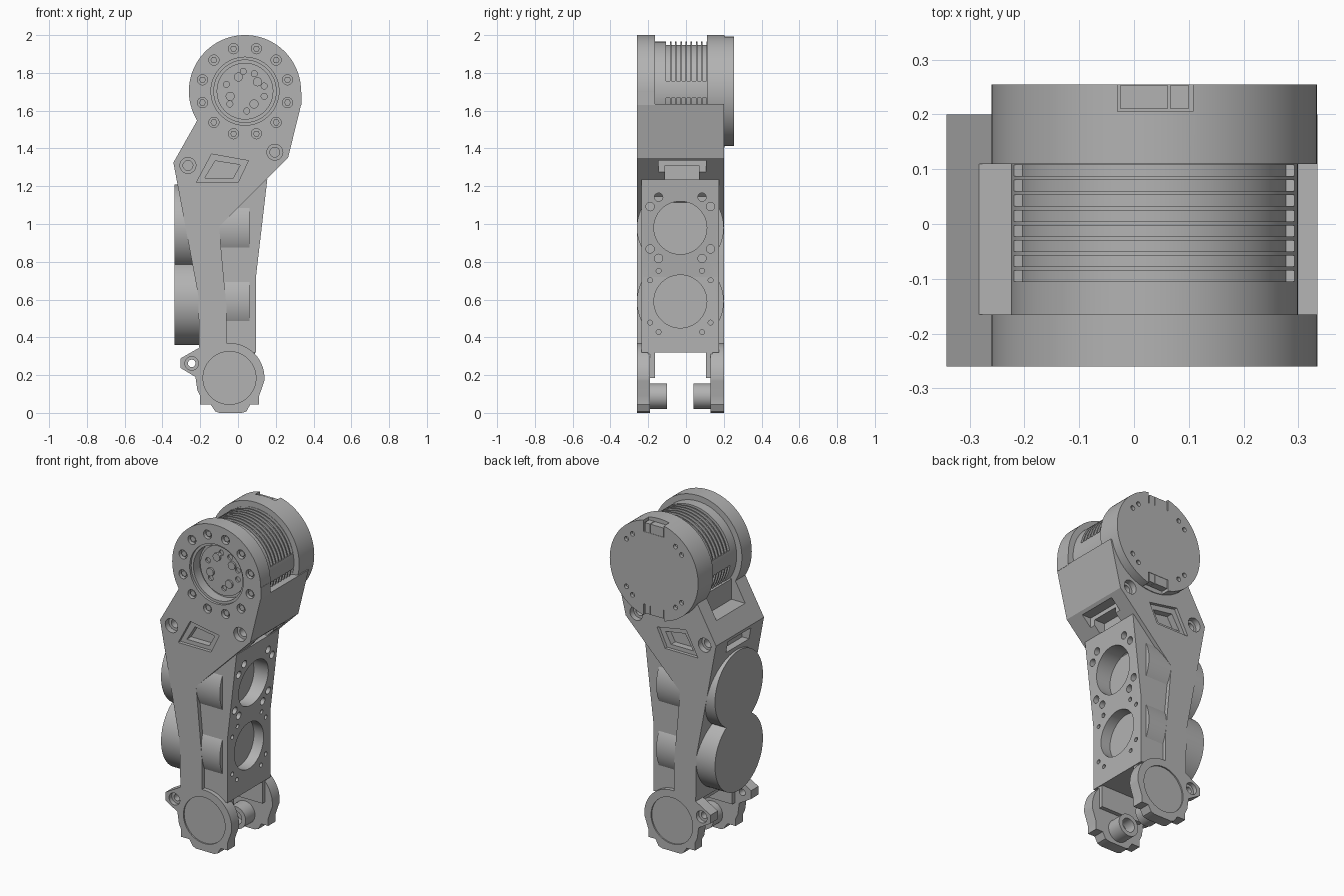
import bpy, bmesh
from math import cos, sin, radians, pi

if "Cube" in bpy.data.objects:
    bpy.data.objects.remove(bpy.data.objects["Cube"])

grey = bpy.data.materials.new("machined_grey")
grey.use_nodes = True
grey.diffuse_color = (0.45, 0.45, 0.45, 1)
grey.node_tree.nodes["Principled BSDF"].inputs["Base Color"].default_value = (0.45, 0.45, 0.45, 1)

HX, HZ = 0.037, 1.703          # head axis
KX, KZ = -0.045, 0.185         # lower knuckle axis
MID = -0.03                    # symmetry plane of the leg in y
MOTORS = (0.59, 0.98)          # motor heights


def ring(u, v, r, n=64, a0=0, a1=360):
    """Points of a circle or arc."""
    closed = a1 - a0 == 360
    steps = n if closed else n - 1
    return [(u + r * cos(radians(a0 + (a1 - a0) * i / steps)),
             v + r * sin(radians(a0 + (a1 - a0) * i / steps))) for i in range(n)]


def box(u0, u1, v0, v1):
    return [(u0, v0), (u1, v0), (u1, v1), (u0, v1)]


def polar(r, angle):
    return HX + r * cos(radians(angle)), HZ + r * sin(radians(angle))


def both(pts, a, b):
    """The same solid on the front and back of the leg."""
    return [(pts, a, b), (pts, 2 * MID - b, 2 * MID - a)]


def build(name, solids, axis="y"):
    """Object made of outlines extruded along one axis."""
    bm = bmesh.new()
    for pts, a, b in solids:
        ends = []
        for d in (a, b):
            ends.append([bm.verts.new((u, d, v) if axis == "y" else (d, u, v)) for u, v in pts])
        n = len(pts)
        bm.faces.new(ends[0])
        bm.faces.new(ends[1][::-1])
        for i in range(n):
            j = (i + 1) % n
            bm.faces.new((ends[0][j], ends[0][i], ends[1][i], ends[1][j]))
    bmesh.ops.recalc_face_normals(bm, faces=bm.faces)
    mesh = bpy.data.meshes.new(name)
    bm.to_mesh(mesh)
    bm.free()
    mesh.materials.append(grey)
    obj = bpy.data.objects.new(name, mesh)
    bpy.context.collection.objects.link(obj)
    return obj


def combine(target, solids, axis="y", operation="DIFFERENCE"):
    tool = build("cutter", solids, axis)
    tool.hide_render = True
    mod = target.modifiers.new("bool", "BOOLEAN")
    mod.operation, mod.solver, mod.object = operation, "EXACT", tool
    bpy.context.view_layer.objects.active = target
    bpy.ops.object.modifier_apply(modifier=mod.name)
    bpy.data.objects.remove(tool)


# Main frame: cradle at the top, V plate and narrow strip below
frame_outline = [(0.335, 1.635), (0.265, 1.35), (-0.1, 0.985), (-0.06, 0.55), (-0.06, 0.34),
                 (-0.205, 0.34), (-0.21, 0.62), (-0.342, 1.325), (-0.215, 1.55)]
frame = build("main_frame", [(frame_outline, -0.26, 0.2)])
combine(frame, [(ring(HX, HZ, 0.297, 96), -0.26, -0.165)], operation="UNION")
combine(frame, [(box(0.25, 0.335, 1.63, 1.7), -0.26, -0.165)], operation="UNION")

# Stepped recess and bolt circle of the front disk
combine(frame, [(ring(HX, HZ, 0.18), -0.3, -0.245)])
combine(frame, [(ring(HX, HZ, 0.165), -0.3, -0.185)])
bolt_spots = [polar(0.233, 15 + 30 * k) for k in range(12)]
combine(frame, [(ring(u, v, 0.027, 20), -0.3, -0.235) for u, v in bolt_spots])

# Pivot holes and tapered windows on front and back
pivots = [(-0.265, 1.31), (0.195, 1.38)]
combine(frame, [s for u, v in pivots for s in both(ring(u, v, 0.042, 32), -0.3, -0.225)])
combine(frame, [s for u, v in pivots for s in both(ring(u, v, 0.026, 24), -0.3, -0.18)])
window = [(-0.14, 1.37), (0.055, 1.335), (0.0, 1.22), (-0.22, 1.22)]
cu, cv = -0.08, 1.28
combine(frame, both(window, -0.3, -0.24))
combine(frame, both([(cu + (u - cu) * 0.68, cv + (v - cv) * 0.6) for u, v in window], -0.3, -0.2))

# Side windows: right slope, left slope under the drum, left face
combine(frame, [(box(-0.145, 0.105, 1.2, 1.335), 0.19, 0.4)], "x")
combine(frame, [(box(-0.11, 0.07, 1.2, 1.31), 0.12, 0.4)], "x")
combine(frame, [(box(-0.285, -0.19, 1.43, 1.7), -0.165, 0.11)])
combine(frame, [(box(-0.14, 0.08, 1.235, 1.305), -0.4, -0.28)], "x")

# Bolts of the front disk and fittings on the hub floor
build("disk_bolts", [(ring(u, v, 0.018, 6), -0.25, -0.23) for u, v in bolt_spots])
hub = build("hub_plate", [(ring(HX, HZ, 0.15), -0.2, -0.18)])
big = [polar(0.083, a) for a in (37, 115, 199, 305)]
small = [polar(0.105, a) for a in (15, 62, 95, 160, 220, 275, 345)]
combine(hub, [(ring(u, v, 0.016, 16), -0.3, -0.188) for u, v in small])
build("hub_pins", [(ring(u, v, 0.024, 20), -0.19, -0.212) for u, v in big])

# Cooling drum with grooves in an upper and a lower arc
drum = build("cooling_drum", [(ring(HX, HZ, 0.262, 96), -0.175, 0.115)])
grooves = []
for k in range(8):
    y = -0.105 + 0.0275 * k
    for a0, a1 in ((12, 168), (188, 352)):
        arc = ring(HX, HZ, 0.3, 48, a0, a1) + ring(HX, HZ, 0.246, 48, a0, a1)[::-1]
        grooves.append((arc, y, y + 0.02))
combine(drum, grooves)

# Rear motor cover with connector notches and fixing holes
cover = build("rear_cover", [(ring(HX, HZ, 0.297, 96), 0.11, 0.255)])
combine(cover, [(box(-0.03, 0.108, HZ + s * 0.27 - 0.05, HZ + s * 0.27 + 0.05), 0.205, 0.3)
                for s in (-1, 1)])
holes = [polar(0.235, a + d) for a in (45, 135, 225, 315) for d in (-7, 7)]
combine(cover, [(ring(u, v, 0.014, 16), 0.235, 0.3) for u, v in holes])
for s, label in ((1, "upper"), (-1, "lower")):
    z = HZ + s * 0.245
    build(label + "_connector", [(box(-0.026, 0.062, z - 0.03, z + 0.03), 0.211, 0.253),
                                 (box(0.066, 0.1, z - 0.03, z + 0.03), 0.211, 0.253)])

# Motor carrier body with round openings and screw holes on the right face
body_outline = [(0.155, 1.235), (0.095, 0.72), (0.095, 0.32), (-0.2, 0.32),
                (-0.205, 0.62), (-0.3, 1.235)]
body = build("motor_carrier", [(body_outline, -0.235, 0.175)])
openings = [(ring(MID, z, 0.14), 0.03, 0.4) for z in MOTORS]
combine(body, openings, "x")
screws, small_screws = [], []
for s in (-1, 1):
    for v in (-1, 1):
        for dy, dz in ((0.16, 0.112), (0.115, 0.162)):
            screws.append((ring(MID + s * dy, MOTORS[1] + v * dz, 0.022, 20), 0.05, 0.4))
            small_screws.append((ring(MID + s * dy, MOTORS[0] + v * dz, 0.013, 16), 0.05, 0.4))
combine(body, screws + small_screws, "x")

# Motors, wide discs on the left and bulging through the carrier
for z, label in zip(MOTORS, ("lower", "upper")):
    motor = build(label + "_motor", [(ring(MID, z, 0.23, 96), -0.335, 0.06)], "x")
    combine(motor, [(ring(MID, z, 0.14), 0.03, 0.4)], "x")

# Forked knuckle with clamp ears
knuckle_outline = (ring(KX, KZ, 0.185, 24, -5, 85)
                   + [(-0.06, 0.37), (-0.205, 0.345), (-0.305, 0.288), (-0.305, 0.238),
                      (-0.225, 0.19), (-0.215, 0.12), (-0.2, 0.09), (-0.2, 0.045),
                      (-0.145, 0.045), (-0.12, 0.008), (-0.1, 0), (0.02, 0),
                      (0.045, 0.008), (0.065, 0.045), (0.112, 0.045), (0.112, 0.09)])
knuckles = build("knuckle_plates", both(knuckle_outline, -0.26, -0.19))
combine(knuckles, both(ring(KX, KZ, 0.14), -0.3, -0.252))
combine(knuckles, both(ring(-0.245, 0.262, 0.036, 32), -0.3, -0.235))
combine(knuckles, both(ring(-0.245, 0.262, 0.02, 24), -0.3, -0.15))
build("knuckle_shoulders", both(box(-0.195, 0.09, 0.185, 0.36), -0.2, -0.165))

# Hollow pivot bosses on the inner faces
bosses = build("pivot_bosses", both(ring(KX, 0.088, 0.068, 48), -0.2, -0.1))
combine(bosses, both(ring(KX, 0.088, 0.042, 32), -0.17, -0.09))

# Smooth curved faces, keep machined edges sharp
bpy.ops.object.select_all(action="DESELECT")
for obj in bpy.context.collection.objects:
    if obj.type == "MESH" and obj.data.materials and obj.data.materials[0] == grey:
        obj.select_set(True)
        bpy.context.view_layer.objects.active = obj
bpy.ops.object.shade_smooth_by_angle(angle=pi / 6)
